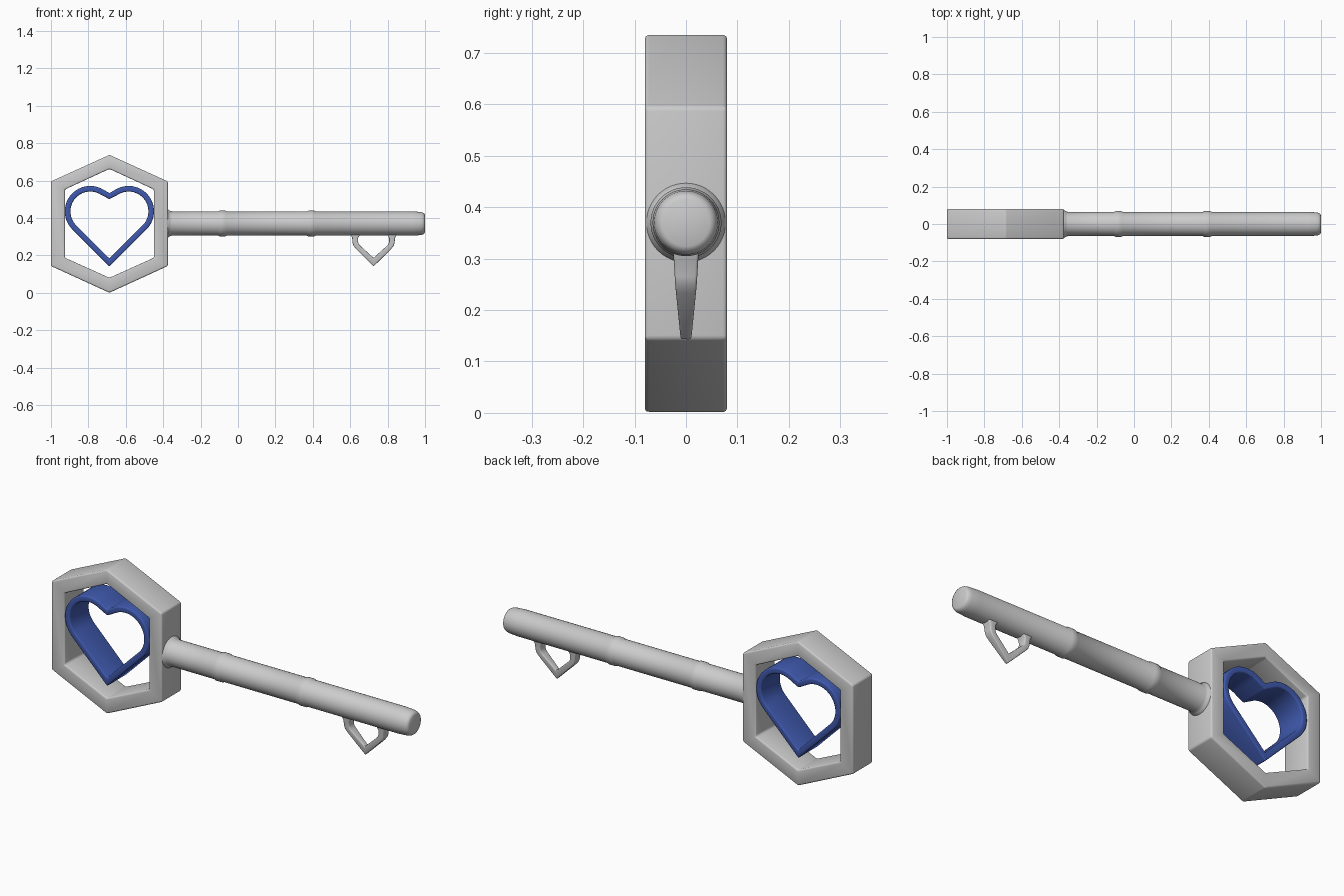
import bpy, bmesh, math

if "Cube" in bpy.data.objects:
    bpy.data.objects.remove(bpy.data.objects["Cube"])

CX, CZ = -0.6875, 0.3685      # centre of the key's bow


def finish(bm, name, angle=35):
    bmesh.ops.recalc_face_normals(bm, faces=bm.faces)
    me = bpy.data.meshes.new(name)
    bm.to_mesh(me)
    bm.free()
    ob = bpy.data.objects.new(name, me)
    bpy.context.collection.objects.link(ob)
    bpy.ops.object.select_all(action='DESELECT')
    ob.select_set(True)
    bpy.context.view_layer.objects.active = ob
    bpy.ops.object.shade_smooth_by_angle(angle=math.radians(angle))
    return ob


def mirrored(half, cx):
    """Close a right-hand half outline (dx, z), first and last points on the axis if dx = 0."""
    left = [(-x, z) for x, z in reversed(half) if x > 1e-6]
    return [(cx + x, z) for x, z in half + left]


def band(name, outer, inner, depth, bevel):
    """Ring between two outlines in xz, with half depth depth(z), edges rounded."""
    bm = bmesh.new()
    n = len(outer)
    loops = [[bm.verts.new((x, s * depth(z), z)) for x, z in pts]
             for pts, s in ((outer, -1), (outer, 1), (inner, 1), (inner, -1))]
    for k in range(4):
        a, b = loops[k], loops[(k + 1) % 4]
        for i in range(n):
            j = (i + 1) % n
            bm.faces.new((a[i], a[j], b[j], b[i]))
    bmesh.ops.recalc_face_normals(bm, faces=bm.faces)
    sharp = [e for e in bm.edges if e.calc_face_angle(0) > math.radians(40)]
    bmesh.ops.bevel(bm, geom=sharp, offset=bevel, segments=3, profile=0.5,
                    affect='EDGES', clamp_overlap=True)
    return finish(bm, name)


# hexagonal bow frame
hex_out = mirrored([(0, 0.737), (0.3125, 0.595), (0.3125, 0.143), (0, 0.0)], CX)
hex_in = mirrored([(0, 0.662), (0.238, 0.552), (0.238, 0.187), (0, 0.08)], CX)
band("bow_frame", hex_out, hex_in, lambda z: 0.08, 0.008)


# heart inside the bow: notch, lobe arc, straight side to the tip
def heart(r, notch, start, tip):
    pts = [(0, notch)]
    for i in range(21):
        a = math.radians(start + (-45 - start) * i / 20)
        pts.append((0.1025 + r * math.cos(a), 0.435 + r * math.sin(a)))
    return mirrored(pts + [(0, tip)], CX)


blue = bpy.data.materials.new("blue")
blue.diffuse_color = (0.05, 0.1, 0.42, 1)
blue.use_nodes = True
blue.node_tree.nodes["Principled BSDF"].inputs["Base Color"].default_value = blue.diffuse_color
h = band("heart_inset", heart(0.136, 0.532, 122, 0.14), heart(0.106, 0.5, 115, 0.183),
         lambda z: 0.078, 0.007)
h.data.materials.append(blue)

# round shaft with two collars and a rounded end, turned about the x axis
profile = [(-0.41, 0), (-0.41, 0.077), (-0.375, 0.077), (-0.366, 0.069), (-0.355, 0.065)]
for x in (-0.083, 0.392):
    profile += [(x - 0.023, 0.065), (x - 0.015, 0.069), (x + 0.015, 0.069), (x + 0.023, 0.065)]
profile += [(0.93, 0.065), (0.975, 0.062), (0.988, 0.059), (0.996, 0.054), (1.0, 0.046), (1.0, 0)]
bm = bmesh.new()
vs = [bm.verts.new((x, 0, 0.37 + r)) for x, r in profile]
es = [bm.edges.new(p) for p in zip(vs, vs[1:])]
bmesh.ops.spin(bm, geom=vs + es, cent=(0, 0, 0.37), axis=(1, 0, 0),
               angle=math.tau, steps=48, use_duplicate=False)
bmesh.ops.remove_doubles(bm, verts=bm.verts, dist=1e-4)
finish(bm, "shaft", 50)


# pointed loop tooth, thinner toward its tip
def tooth_depth(z):
    return 0.01 + 0.011 * min(1, (z - 0.14) / 0.11) + 0.06 * max(0, z - 0.25)


tooth_out = [(0.125, 0.34), (0.125, 0.312), (0.115, 0.295), (0.112, 0.265),
             (0.106, 0.249), (0.093, 0.233), (0, 0.141)]
tooth_in = [(0.07, 0.33), (0.074, 0.308), (0.083, 0.293), (0.083, 0.272),
            (0.079, 0.26), (0.07, 0.25), (0, 0.186)]
band("tooth", mirrored(tooth_out, 0.725), mirrored(tooth_in, 0.725), tooth_depth, 0.006)
